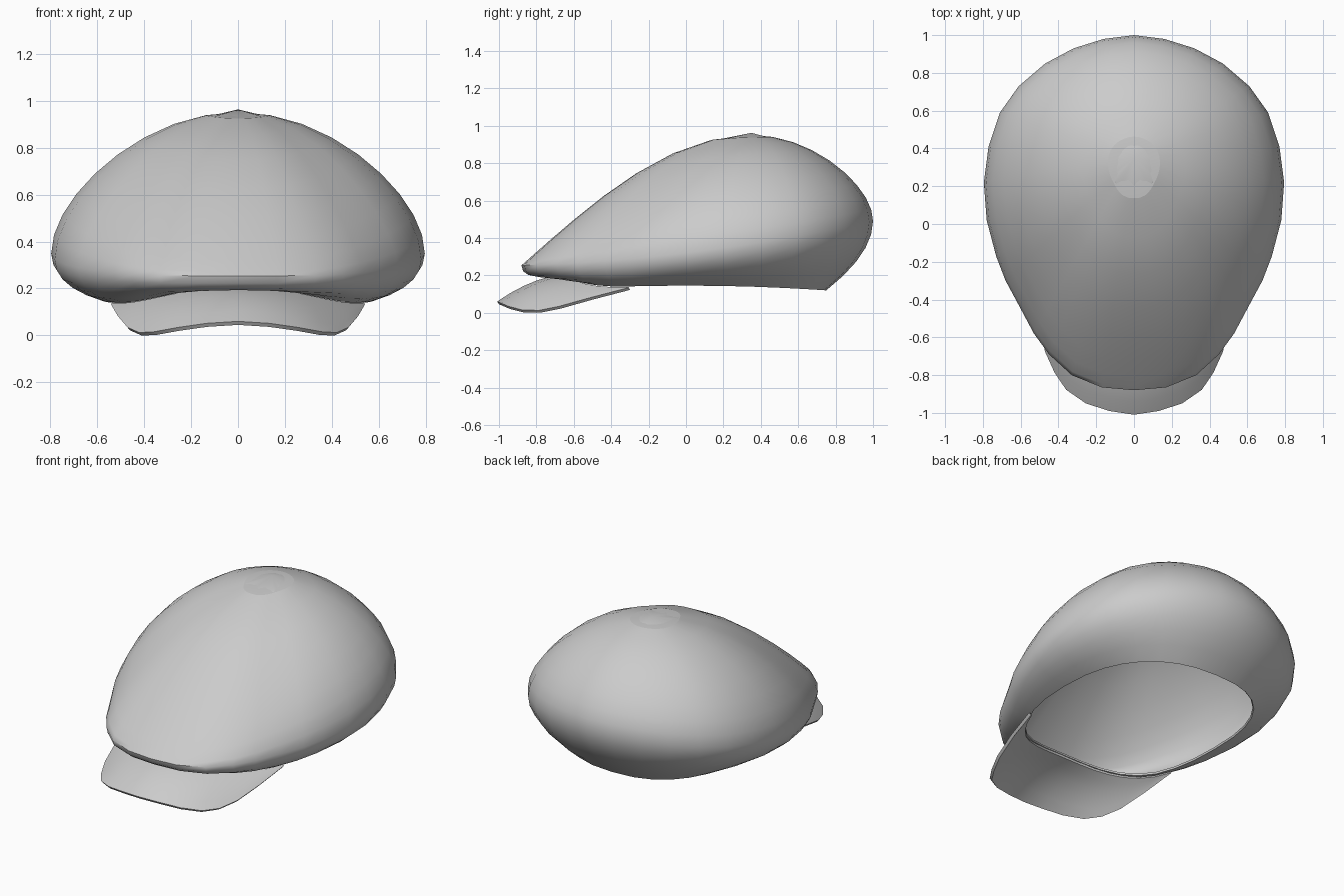
import bpy, bmesh, math
from mathutils import Vector

if "Cube" in bpy.data.objects:
    bpy.data.objects.remove(bpy.data.objects["Cube"])


def rim_point(phi):
    """Opening of the cap; phi = 0 at the front, pi at the back."""
    s, c = math.sin(phi), math.cos(phi)
    x = 0.57 * math.copysign(abs(s) ** 0.83, s)
    y = 0.05 - 0.70 * math.copysign(abs(c) ** 0.83, c)
    arch = 0.085 * max(0, -y / 0.66) ** 2 * max(0, 1 - (x / 0.5) ** 2)
    return Vector((x, y, 0.145 - 0.045 * y * y + arch))


def make_object(name, rows, closed, flip, thickness, offset, pole=None):
    """Skin rows of points, give them thickness, shade smooth."""
    bm = bmesh.new()
    grid = [[bm.verts.new(p) for p in row] for row in rows]
    n = len(rows[0])
    faces = []
    for a, b in zip(grid, grid[1:]):
        for k in range(n if closed else n - 1):
            m = (k + 1) % n
            faces.append([a[k], a[m], b[m], b[k]])
    if pole:
        top = bm.verts.new(pole)
        faces += [[top, grid[0][(k + 1) % n], grid[0][k]][::-1] for k in range(n)]
    for f in faces:
        bm.faces.new(f[::-1] if flip else f)
    bm.normal_update()
    mesh = bpy.data.meshes.new(name)
    bm.to_mesh(mesh)
    bm.free()
    ob = bpy.data.objects.new(name, mesh)
    bpy.context.collection.objects.link(ob)
    bpy.ops.object.select_all(action='DESELECT')
    ob.select_set(True)
    bpy.context.view_layer.objects.active = ob
    mod = ob.modifiers.new("thickness", 'SOLIDIFY')
    mod.thickness = thickness
    mod.offset = offset
    bpy.ops.object.modifier_apply(modifier=mod.name)
    bpy.ops.object.shade_smooth_by_angle(angle=math.radians(45))
    return ob


# Crown: widest outline seen from above, back to front, then mirrored
half = [(0, 1), (.16, .98), (.32, .93), (.47, .85), (.61, .73), (.71, .59),
        (.77, .41), (.795, .22), (.78, .02), (.73, -.17), (.68, -.30),
        (.61, -.43), (.53, -.58), (.45, -.69), (.33, -.80), (.17, -.865), (0, -.88)]
outline = half + [(-x, y) for x, y in half[-2:0:-1]]
pole = Vector((0, 0.35, 0.95))
columns = []
for k, (x, y) in enumerate(outline):
    edge = Vector((x, y, 0.32 + 0.12 * y + 0.05 * y * y))
    out = Vector((x, y - pole.y)).normalized()
    w = 0.27 + 0.73 * max(0, -out.y) ** 3
    col = []
    # dome from the pole out to the widest line
    for j in range(1, 10):
        u = j / 9 * math.pi / 2
        t = math.sin(u)
        h = (1 - w) * math.cos(u) + w * math.cos(t * math.pi / 2)
        p = pole.lerp(edge, t)
        p.z = edge.z + (pole.z - edge.z) * h
        col.append(p)
    # underside curling in to the rim
    rim = rim_point(math.pi - k * math.pi / 16)
    ctrl = edge - Vector((0, 0, 0.09 + 0.35 * (edge.z - 0.25)))
    for j in range(1, 6):
        t = j / 5
        col.append(edge * (1 - t) ** 2 + ctrl * 2 * t * (1 - t) + rim * t * t)
    columns.append(col)
make_object("crown", list(zip(*columns)), True, False, 0.012, -1, pole)

# Visor: outer edge from centre to side, spanned to the front of the rim
outer = [(0, -1, .045), (.13, -.98, .037), (.25, -.94, .02), (.35, -.87, .002),
         (.41, -.78, 0), (.46, -.67, .022), (.50, -.50, .07), (.53, -.30, .122)]
rows = []
for j in range(6):
    t = j / 5
    row = []
    for i in range(-7, 8):
        x, y, z = outer[abs(i)]
        tip = Vector((math.copysign(x, i), y, z))
        inner = rim_point(math.radians(64) * i / 7) - Vector((0, 0, 0.018))
        p = inner.lerp(tip, t)
        p.z += 0.025 * 4 * t * (1 - t) * (1 - abs(i) / 7)
        row.append(p)
    rows.append(row)
make_object("visor", rows, False, True, 0.018, 1)
